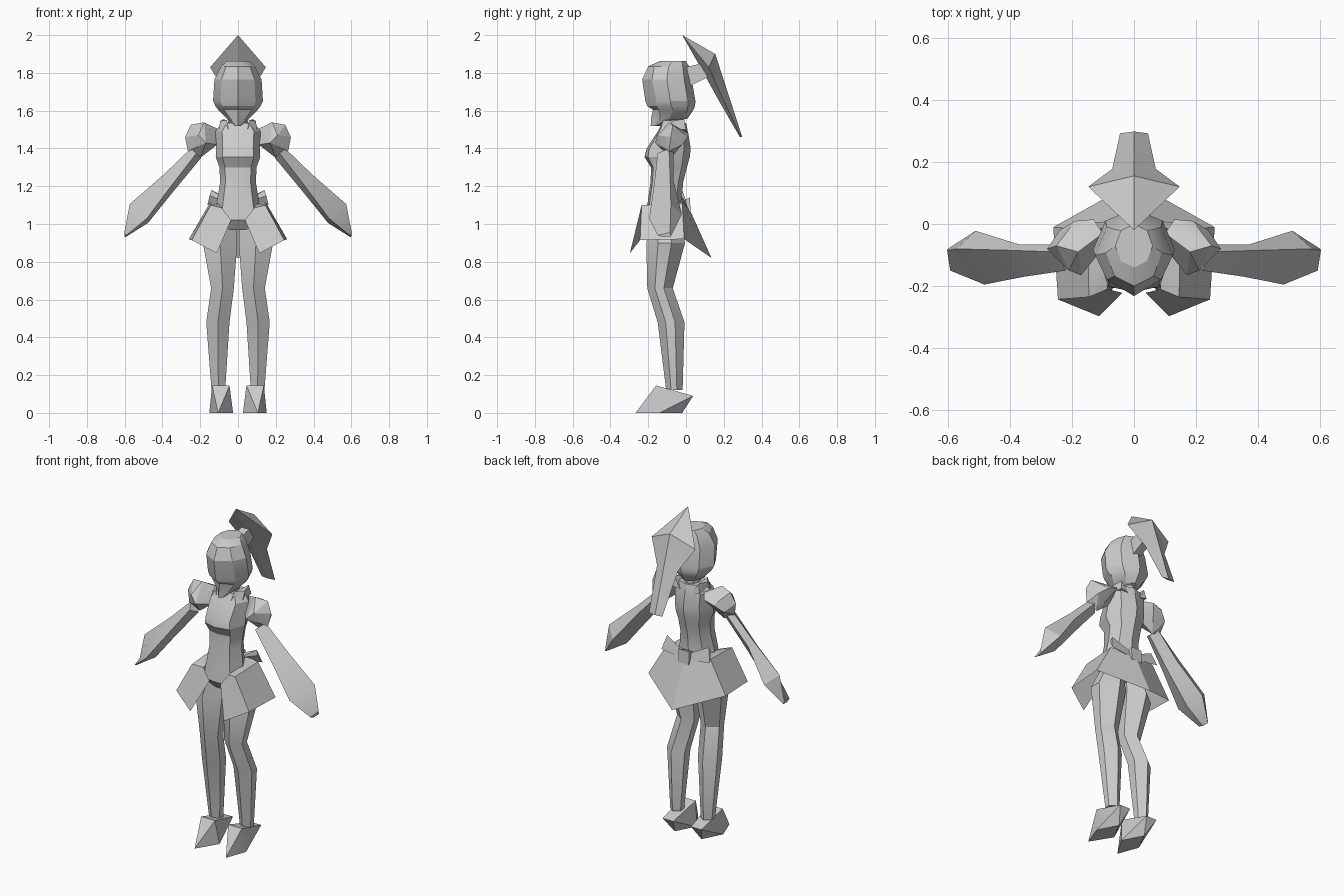
import bpy, bmesh, math
from mathutils import Vector

grey = bpy.data.materials.new("plain grey")
grey.diffuse_color = (0.6, 0.6, 0.6, 1)


def finish(name, bm, mirror=False, closed=True):
    """Turn a bmesh into an object, optionally mirrored over x."""
    if mirror:
        copy = bmesh.ops.duplicate(bm, geom=bm.verts[:] + bm.edges[:] + bm.faces[:])["geom"]
        for v in copy:
            if isinstance(v, bmesh.types.BMVert):
                v.co.x *= -1
        bmesh.ops.reverse_faces(bm, faces=[f for f in copy if isinstance(f, bmesh.types.BMFace)])
        bmesh.ops.remove_doubles(bm, verts=bm.verts[:], dist=0.0005)
    if closed:
        bmesh.ops.recalc_face_normals(bm, faces=bm.faces[:])
    me = bpy.data.meshes.new(name)
    bm.to_mesh(me)
    bm.free()
    me.materials.append(grey)
    ob = bpy.data.objects.new(name, me)
    bpy.context.collection.objects.link(ob)
    bpy.context.view_layer.objects.active = ob
    ob.select_set(True)
    bpy.ops.object.shade_smooth_by_angle(angle=math.radians(25))
    ob.select_set(False)
    return ob


def loft(name, rings, mirror=False):
    """Skin a stack of equal-length rings and cap both ends."""
    bm = bmesh.new()
    rows = [[bm.verts.new(p) for p in r] for r in rings]
    n = len(rows[0])
    for a, b in zip(rows, rows[1:]):
        for i in range(n):
            j = (i + 1) % n
            bm.faces.new((a[i], a[j], b[j], b[i]))
    bm.faces.new(rows[0])
    bm.faces.new(rows[-1])
    return finish(name, bm, mirror)


def hull(name, pts, mirror=False):
    """Faceted solid around a few corner points."""
    bm = bmesh.new()
    for p in pts:
        bm.verts.new(p)
    out = bmesh.ops.convex_hull(bm, input=bm.verts[:])
    bmesh.ops.delete(bm, geom=[g for g in out["geom_interior"] if isinstance(g, bmesh.types.BMVert)], context="VERTS")
    return finish(name, bm, mirror)


def sheet(name, pts, faces, mirror=False, closed=False):
    bm = bmesh.new()
    vs = [bm.verts.new(p) for p in pts]
    for f in faces:
        bm.faces.new([vs[i] for i in f])
    return finish(name, bm, mirror, closed)


def section(z, w, yf, yb, front=0.12, flat=0.7):
    """Symmetric eight-sided cross-section with front and back ridges."""
    d = yb - yf
    half = [(flat * w, yf + front * d), (w, yf + 0.5 * d), (0.7 * w, yb - 0.15 * d)]
    right = [(x, y, z) for x, y in half]
    left = [(-x, y, z) for x, y in reversed(half)]
    return [(0, yf, z)] + right + [(0, yb, z)] + left


# Head: crown, brow, recessed mouth, pointed chin
loft("head", [section(*r) for r in [
    (1.862, 0.06, -0.14, 0.0, 0.15), (1.835, 0.09, -0.20, 0.015, 0.15),
    (1.765, 0.125, -0.232, 0.03, 0.2), (1.65, 0.132, -0.215, 0.05, 0.22),
    (1.625, 0.12, -0.205, 0.048, 0.2), (1.605, 0.105, -0.175, 0.04, 0.15),
    (1.56, 0.06, -0.185, 0.01, 0.25), (1.52, 0.015, -0.187, -0.13, 0.25)]])
loft("neck", [section(1.46, 0.05, -0.12, -0.01), section(1.6, 0.04, -0.11, -0.01)])
# Collar corners
hull("collar", [(0.05, -0.14, 1.50), (0.10, -0.10, 1.50), (0.09, 0.0, 1.50), (0.04, 0.0, 1.49),
                (0.06, -0.12, 1.55), (0.095, -0.07, 1.545), (0.08, -0.01, 1.555)], True)

# Ponytail with its tie
hull("hair_tie", [(x, y, z) for x in (-0.025, 0.025)
                  for y, z in ((0.0, 1.83), (0.02, 1.73), (0.12, 1.86), (0.12, 1.78))])
tail = [(0, -0.02, 2.0), (0.147, 0.12, 1.83), (0.07, 0.178, 1.70), (0.045, 0.292, 1.46),
        (0, 0.155, 1.90), (0, 0.298, 1.46), (0, 0.085, 1.815), (0, 0.17, 1.66), (0, 0.285, 1.46)]
sheet("ponytail", tail, [(0, 1, 4), (1, 2, 4), (2, 3, 5, 4), (0, 6, 1), (6, 7, 2, 1),
                         (7, 8, 3, 2), (8, 5, 3)], True, True)

# Torso from shoulders through bust and waist to hips
loft("torso", [section(*r) for r in [
    (1.535, 0.085, -0.125, 0.0, 0.05), (1.49, 0.12, -0.15, 0.01, 0.05),
    (1.40, 0.115, -0.208, 0.025, 0.06), (1.355, 0.118, -0.22, 0.02, 0.08),
    (1.30, 0.098, -0.185, 0.005, 0.06), (1.22, 0.095, -0.188, -0.015, 0.06),
    (1.10, 0.115, -0.205, -0.025, 0.06), (1.02, 0.125, -0.215, -0.01, 0.06),
    (0.97, 0.09, -0.18, -0.02, 0.1)]])

# Puffed shoulders
hull("shoulder", [(0.10, -0.03, 1.50), (0.11, -0.09, 1.42), (0.13, 0.015, 1.48), (0.17, -0.165, 1.43),
                  (0.18, -0.09, 1.538), (0.19, 0.01, 1.46), (0.25, -0.07, 1.525), (0.28, -0.08, 1.46),
                  (0.265, -0.09, 1.385), (0.20, -0.08, 1.35), (0.21, -0.15, 1.47), (0.24, -0.02, 1.42)], True)

# Flared sleeves ending in a blunt point
loft("arm", [
    [(0.25, -0.09, 1.40), (0.23, -0.065, 1.38), (0.195, -0.10, 1.35), (0.22, -0.15, 1.375)],
    [(0.39, -0.085, 1.265), (0.37, -0.066, 1.23), (0.34, -0.11, 1.175), (0.355, -0.17, 1.20)],
    [(0.573, -0.08, 1.105), (0.51, -0.022, 1.05), (0.477, -0.11, 1.005), (0.482, -0.195, 1.03)],
    [(0.602, -0.085, 0.955), (0.60, -0.08, 0.935), (0.596, -0.12, 0.93), (0.592, -0.15, 0.94)]], True)

# Split skirt: front, side and back panels
sheet("skirt", [(0.037, -0.222, 1.02), (0.085, -0.21, 1.085), (0.145, -0.235, 1.10), (0.245, -0.243, 0.915),
                (0.113, -0.297, 0.845), (0.15, -0.02, 1.11), (0.26, -0.01, 0.92),
                (0, 0.0, 1.12), (0, 0.135, 0.82), (0.09, -0.10, 1.11)],
      [(0, 4, 3, 2, 1), (2, 3, 6, 5), (5, 6, 8, 7), (1, 2, 9), (2, 5, 9), (5, 7, 9)], True)

# Bow at the back of the waist
hull("bow_knot", [(x, y, z) for x in (-0.035, 0.035)
                  for y, z in ((-0.03, 1.12), (0.02, 1.14), (0.025, 1.06), (-0.02, 1.05))])
hull("bow_wing", [(0.02, 0.0, 1.12), (0.02, 0.01, 1.08), (0.14, -0.02, 1.18), (0.162, 0.005, 1.10),
                  (0.02, -0.02, 1.10), (0.15, -0.025, 1.15)], True)


# Legs: ridged six-sided section from thigh through knee and calf to ankle
def leg_ring(z, xi, xo, yf, yb):
    c, d = (xi + xo) / 2, yb - yf
    return [(c, yf, z), (xo, yf + 0.3 * d, z), (xo, yf + 0.65 * d, z),
            (c, yb, z), (xi, yf + 0.7 * d, z), (xi, yf + 0.3 * d, z)]


loft("leg", [leg_ring(*r) for r in [
    (1.04, 0.01, 0.12, -0.18, -0.03), (0.90, 0.004, 0.186, -0.21, -0.005),
    (0.66, 0.022, 0.142, -0.205, -0.07), (0.48, 0.045, 0.168, -0.15, -0.008),
    (0.12, 0.068, 0.14, -0.105, -0.018)]], True)

# Wedge shoes with raised heels
hull("shoe", [(0.105, -0.267, 0.0), (0.045, -0.158, 0.145), (0.137, -0.158, 0.145),
              (0.026, -0.14, 0.0), (0.152, -0.14, 0.0), (0.09, -0.02, 0.0),
              (0.06, 0.038, 0.09), (0.13, 0.038, 0.09)], True)
